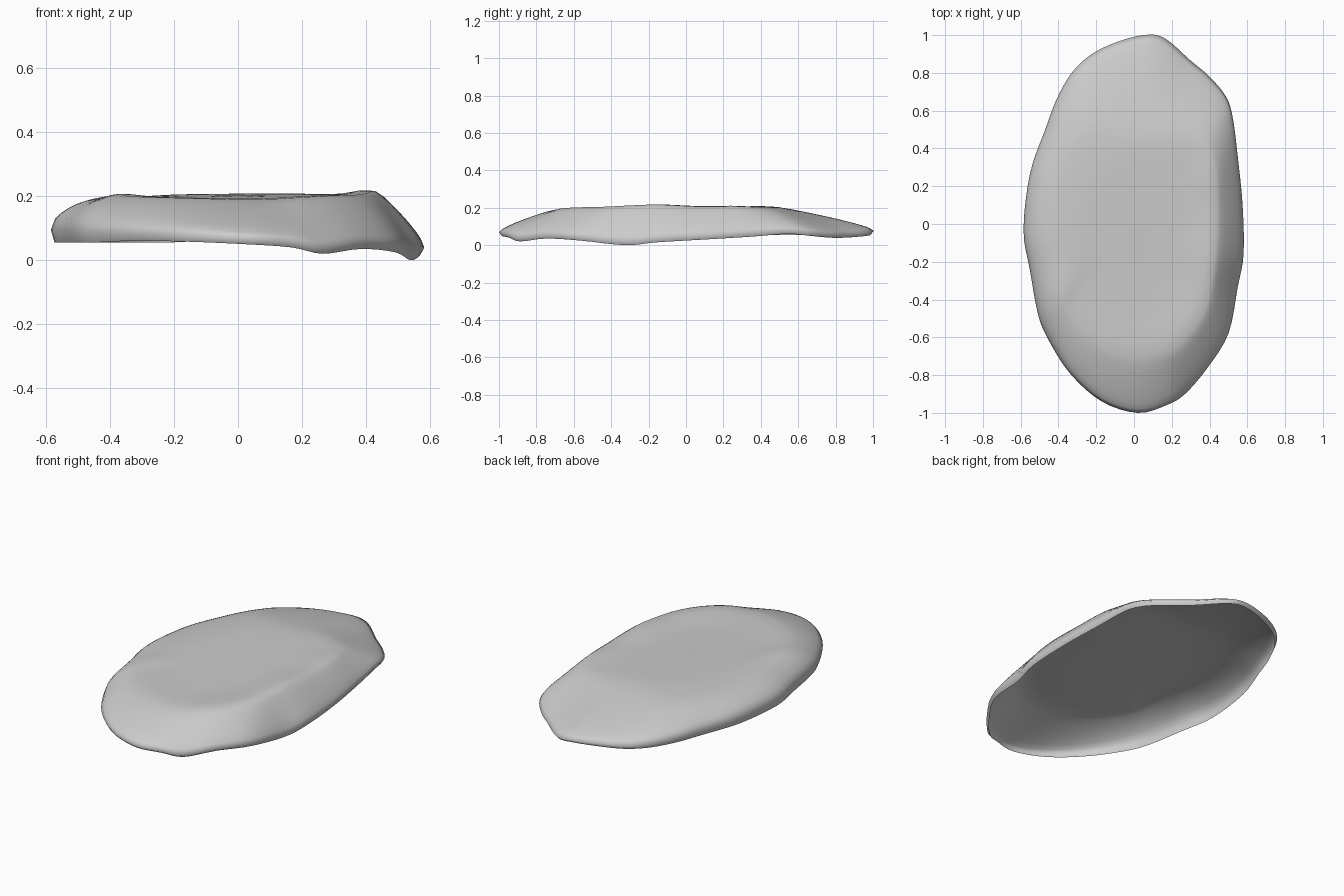
import bpy, bmesh, math

if "Cube" in bpy.data.objects:
    bpy.data.objects.remove(bpy.data.objects["Cube"])

# Outline stations, counter-clockwise: x, y, rim height, shoulder fraction, shoulder height
STATIONS = [
    (.58, -.16, .015, .74, .225), (.575, .10, .03, .76, .212), (.55, .35, .045, .78, .214),
    (.525, .55, .06, .74, .205), (.49, .67, .05, .68, .205), (.40, .78, .04, .62, .207),
    (.30, .865, .04, .58, .207), (.16, .985, .05, .50, .208), (.05, 1.0, .06, .48, .208),
    (-.10, .96, .06, .50, .206), (-.23, .895, .055, .55, .203), (-.33, .80, .055, .62, .200),
    (-.41, .66, .055, .68, .196), (-.47, .50, .055, .72, .194), (-.55, .27, .055, .70, .195),
    (-.585, -.03, .055, .66, .202), (-.55, -.25, .055, .68, .205), (-.51, -.47, .055, .73, .211),
    (-.46, -.60, .055, .75, .203), (-.34, -.79, .06, .74, .200), (-.17, -.94, .058, .71, .197),
    (.02, -1.0, .05, .70, .194), (.17, -.96, .04, .71, .197), (.27, -.90, .02, .74, .203),
    (.39, -.76, .035, .76, .209), (.50, -.58, .025, .76, .212), (.55, -.33, .0, .76, .224),
]
SUB = 4           # spokes between stations
WALL, TOP = 8, 9  # rings on the wall and on the plateau


def blend(i, t):
    """Closed Catmull-Rom interpolation of the station values."""
    n = len(STATIONS)
    a, b, c, d = (STATIONS[(i + k) % n] for k in (-1, 0, 1, 2))
    return [.5 * (2 * q + (r - p) * t + (2 * p - 5 * q + 4 * r - s) * t * t
                  + (3 * q - p - 3 * r + s) * t ** 3) for p, q, r, s in zip(a, b, c, d)]


def plateau(y):
    return .206 + .012 * max(-1, min(1, y / .5))


def spoke(x, y, rim, sh, zs):
    """Points from the rim, over the bulging wall and shoulder, toward the centre."""
    left = max(0, -x / math.hypot(x, y))
    belly = rim + .02 + .02 * left
    pts = [(x * .98, y * .985, rim), (x, y, belly)]
    for k in range(1, WALL + 1):
        t = (k / WALL) ** 1.3
        h = math.sqrt(max(0, 1 - (1 - t) ** 2))
        w = .25 + .65 * left
        r = 1 - (1 - sh) * t
        pts.append((x * r, y * r, belly + (zs - belly) * (t * (1 - w) + h * w)))
    for k in range(1, TOP):
        t = k / TOP
        r = sh * (1 - t)
        m = min(1, t * 2.5)
        m = m * m * (3 - 2 * m)
        pts.append((x * r, y * r, zs + (plateau(y * r) - .006 - zs) * m))
    return pts


# Open-bottomed stone shell
bm = bmesh.new()
rows = [[bm.verts.new(p) for p in spoke(*blend(i, j / SUB))]
        for i in range(len(STATIONS)) for j in range(SUB)]
centre = bm.verts.new((0, 0, plateau(0)))
for a, b in zip(rows, rows[1:] + rows[:1]):
    for k in range(len(a) - 1):
        bm.faces.new((a[k], b[k], b[k + 1], a[k + 1]))
    bm.faces.new((a[-1], b[-1], centre))

# Soften the shoulder, leaving rim and belly as drawn
soft = [v for row in rows for v in row[3:]] + [centre]
for _ in range(3):
    bmesh.ops.smooth_vert(bm, verts=soft, factor=.5,
                          use_axis_x=False, use_axis_y=False, use_axis_z=True)

mesh = bpy.data.meshes.new("stone_slab")
bm.to_mesh(mesh)
bm.free()
for f in mesh.polygons:
    f.use_smooth = True
slab = bpy.data.objects.new("stone_slab", mesh)
bpy.context.collection.objects.link(slab)
